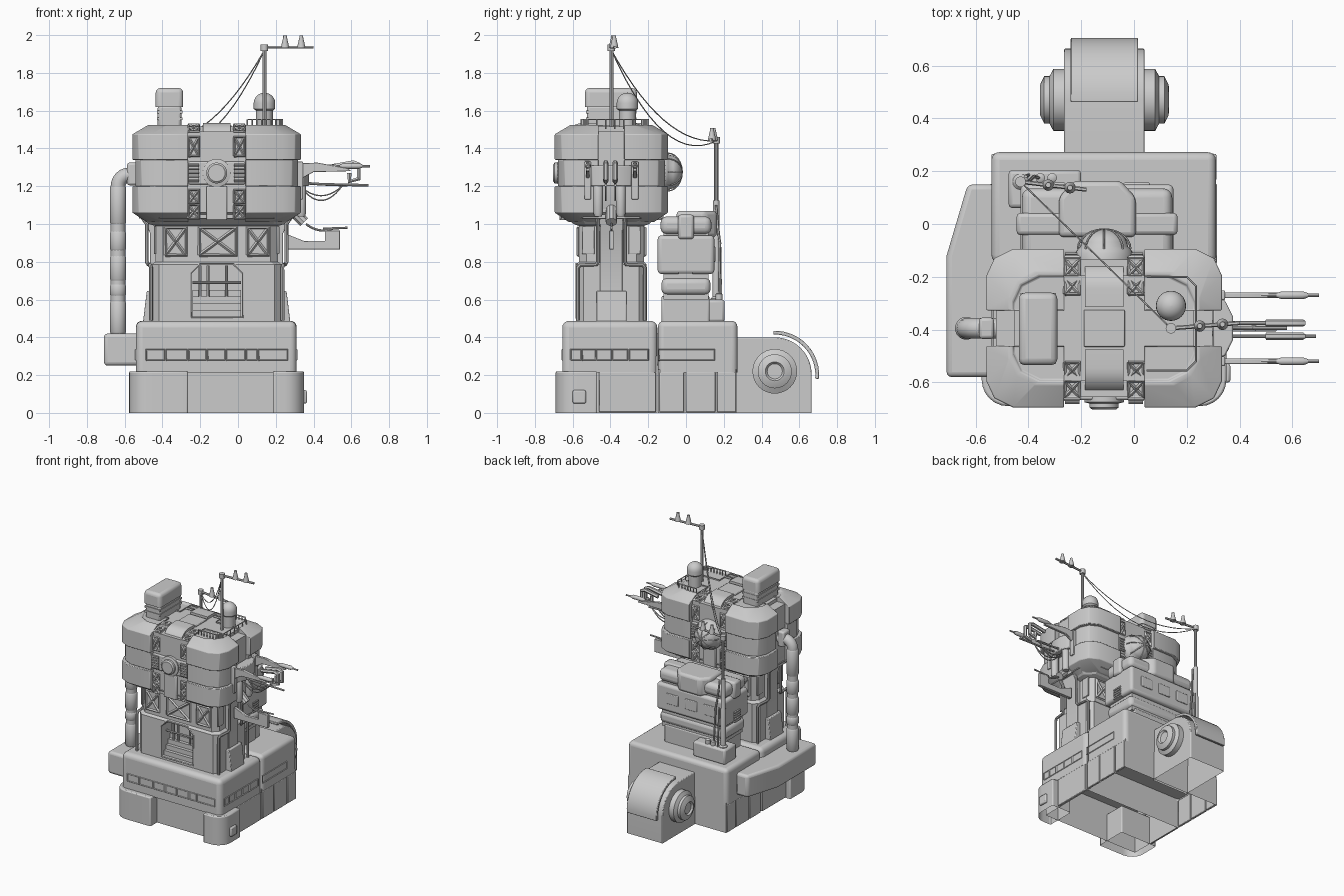
import bpy, bmesh
from math import pi, sin, cos, radians
from mathutils import Vector

if "Cube" in bpy.data.objects:
    bpy.data.objects.remove(bpy.data.objects["Cube"])

CX, CY = -0.113, -0.395      # tower axis


def finish(ob, bevel=0, seg=2, angle=35):
    bpy.context.view_layer.objects.active = ob
    bpy.ops.object.select_all(action='DESELECT')
    ob.select_set(True)
    if bevel:
        m = ob.modifiers.new('bevel', 'BEVEL')
        m.width, m.segments, m.limit_method = bevel, seg, 'ANGLE'
        m.angle_limit = radians(30)
    bpy.ops.object.shade_smooth_by_angle(angle=radians(angle))
    return ob


def loft(name, rings, bevel=0, seg=2, open_bottom=False):
    bm = bmesh.new()
    vs = [[bm.verts.new(p) for p in r] for r in rings]
    n = len(vs[0])
    for a, b in zip(vs, vs[1:]):
        for i in range(n):
            bm.faces.new((a[i], a[(i + 1) % n], b[(i + 1) % n], b[i]))
    bm.faces.new(vs[-1])
    bm.faces.new(vs[0][::-1])
    bmesh.ops.recalc_face_normals(bm, faces=bm.faces)
    if open_bottom:
        low = min(v.co.z for v in bm.verts) + 1e-4
        bmesh.ops.delete(bm, geom=[f for f in bm.faces if all(v.co.z < low for v in f.verts)], context='FACES_ONLY')
    me = bpy.data.meshes.new(name)
    bm.to_mesh(me)
    bm.free()
    ob = bpy.data.objects.new(name, me)
    bpy.context.collection.objects.link(ob)
    return finish(ob, bevel, seg)


def prism(name, pts, a, b, axis='z', **kw):
    f = {'z': lambda p, h: (p[0], p[1], h), 'x': lambda p, h: (h, p[0], p[1]), 'y': lambda p, h: (p[0], h, p[1])}[axis]
    return loft(name, [[f(p, h) for p in pts] for h in (a, b)], **kw)


def box(name, x0, x1, y0, y1, z0, z1, bevel=0, **kw):
    return prism(name, [(x0, y0), (x1, y0), (x1, y1), (x0, y1)], z0, z1, bevel=bevel, **kw)


def octo(hx, hy, c, z):
    p = [(hx, -hy + c), (hx, hy - c), (hx - c, hy), (c - hx, hy), (-hx, hy - c), (-hx, c - hy), (c - hx, -hy), (hx - c, -hy)]
    return [(CX + x, CY + y, z) for x, y in p]


def lathe(name, prof, org, axis='z', n=32):
    """prof: (radius, height) pairs turned about an axis"""
    f = {'z': lambda u, v, h: (u, v, h), 'x': lambda u, v, h: (h, u, v), 'y': lambda u, v, h: (u, h, v)}[axis]
    return loft(name, [[Vector(org) + Vector(f(max(r, .001) * cos(2 * pi * i / n), max(r, .001) * sin(2 * pi * i / n), h))
                        for i in range(n)] for r, h in prof])


def tubes(name, paths, r, res=2):
    cu = bpy.data.curves.new(name, 'CURVE')
    cu.dimensions, cu.bevel_depth, cu.bevel_resolution, cu.use_fill_caps = '3D', r, res, True
    for pts in paths:
        s = cu.splines.new('POLY')
        s.points.add(len(pts) - 1)
        for q, p in zip(s.points, pts):
            q.co = (*p, 1)
    ob = bpy.data.objects.new(name, cu)
    bpy.context.collection.objects.link(ob)
    bpy.context.view_layer.objects.active = ob
    bpy.ops.object.select_all(action='DESELECT')
    ob.select_set(True)
    bpy.ops.object.convert(target='MESH')
    return finish(bpy.context.object)


def sag(a, b, d, n=14):
    return [Vector(a).lerp(Vector(b), i / n) - Vector((0, 0, 4 * d * (i / n) * (1 - i / n))) for i in range(n + 1)]


def truss(name, o, u, v, r=.006):
    o, u, v = Vector(o), Vector(u), Vector(v)
    tubes(name, [[o, o + u, o + u + v, o + v, o], [o, o + u + v], [o + u, o + v]], r, 0)


# base: open shells
box('base_core', -.52, .295, -.61, -.15, 0, .3, open_bottom=True)
box('base_front', -.54, .31, -.655, -.152, .215, .487, .035, seg=4, open_bottom=True)
box('base_back', -.54, .31, -.148, .272, .215, .487, .03, seg=4, open_bottom=True)
box('base_back_skirt', -.53, .302, -.148, .268, 0, .23, open_bottom=True)
ROUND = [(1 - cos(t * pi / 12), 1 - sin(t * pi / 12)) for t in range(7)]
prism('foot_left', [(-.577, -.45)] + [(-.577 + .1 * u, -.69 + .1 * v) for u, v in ROUND] + [(-.265, -.69), (-.265, -.45)],
      0, .22, bevel=.008, open_bottom=True)
prism('foot_right', [(.35, -.47)] + [(.35 - .1 * u, -.69 + .1 * v) for u, v in ROUND] + [(.185, -.69), (.185, -.47)],
      0, .22, bevel=.008, open_bottom=True)
for y, w in ((-.46, .3), (-.14, .13), (.0, .155), (.165, .1)):
    for x in (.292, -.54):
        box('skirt_panel', x, x + .02, y, y + w, .005, .215, .004)
box('foot_lamp', .34, .365, -.6, -.53, .05, .12, .008)

# window strips on the base
xs = [-.49, -.385, -.265, -.165, -.065, .04, .105, .265]
tubes('front_window_frames', [[(a + .004, -.655, .28), (b - .004, -.655, .28), (b - .004, -.655, .335), (a + .004, -.655, .335), (a + .004, -.655, .28)]
                              for a, b in zip(xs, xs[1:])], .004, 0)
for a, b in ((-.61, -.555), (-.55, -.48), (-.475, -.395), (-.39, -.31), (-.3, -.2), (-.145, .15)):
    for x in (.31, -.54):
        tubes('side_window_frame', [[(x, a, .28), (x, b, .28), (x, b, .335), (x, a, .335), (x, a, .28)]], .004, 0)

# side tank and rear drum leg
prism('side_tank', [(-.5, .15), (-.63, .15), (-.71, -.12), (-.71, -.58), (-.5, -.58)], .25, .42, bevel=.02, seg=3)
arc = [(.47 + .195 * cos(t * pi / 20), .205 + .195 * sin(t * pi / 20)) for t in range(11)]
prism('rear_leg', [(.25, 0), (.665, 0)] + arc + [(.25, .4)], -.265, .04, axis='x', bevel=.006, open_bottom=True)


def fan(r, a0, a1, n=12):
    return [(.47 + r * cos(radians(a0 + (a1 - a0) * i / n)), .2 + r * sin(radians(a0 + (a1 - a0) * i / n))) for i in range(n + 1)]


prism('rear_fender', fan(.235, -5, 92) + fan(.215, 92, -5), -.24, .015, axis='x', bevel=.004)
for s in (1, -1):
    lathe('rear_hub', [(.118, 0), (.118, s * .04), (.09, s * .055), (.09, s * .075), (.06, s * .09), (.05, s * .092), (.04, s * .08)],
          (.04 if s > 0 else -.265, .47, .22), 'x')

# tower shaft, alcove cut into the front
shaft = loft('tower_shaft', [octo(.345, .187, .04, .47), octo(.345, .187, .04, .785), octo(.325, .172, .04, .8), octo(.325, .172, .04, .99),
                            octo(.36, .2, .06, 1.0), octo(.42, .27, .1, 1.06)])
cut = prism('alcove_cutter', [(-.245, .51), (.02, .51), (.02, .74), (-.03, .785), (-.195, .785), (-.245, .74)], -.7, -.46, axis='y')
cut.hide_render = True
m = shaft.modifiers.new('alcove', 'BOOLEAN')
m.object, m.operation, m.solver = cut, 'DIFFERENCE', 'EXACT'
bpy.context.view_layer.objects.active = shaft
bpy.ops.object.modifier_apply(modifier='alcove')
bpy.data.objects.remove(cut)
finish(shaft, angle=20)
tubes('alcove_frame', [[(-.25, -.58, .505), (.025, -.58, .505), (.025, -.58, .74), (-.025, -.58, .79), (-.2, -.58, .79), (-.25, -.58, .74), (-.25, -.58, .505)]], .006, 1)
for i in range(4):
    box('alcove_step', -.24, .015, -.56 + .025 * i, -.45, .51 + .035 * i, .545 + .035 * i)
tubes('alcove_pipes', [[(x, -.5, .5), (x, -.5, .78)] for x in (-.2, -.16, -.06)] + [[(-.24, -.53, .69), (.015, -.53, .69)]], .008)
for s in (1, -1):
    X = lambda d: CX + s * d
    # buttress, side column and corner pipes
    prism('side_buttress', [(X(.33), .48), (X(.39), .48), (X(.37), .645), (X(.33), .645)], CY - .08, CY + .08, axis='y', bevel=.005)
    loft('side_column', [[(X(x), CY + y, z) for x, y in ((.3, -h), (d, -h), (d, h), (.3, h))]
                         for z, h, d in ((.64, .06, .352), (.95, .06, .352), (1.08, .065, .41), (1.3, .065, .41))], .005)
    for t in (1, -1):
        Y = lambda d: CY + t * d
        tubes('corner_pipe', [[(X(.41), Y(.075), 1.06), (X(.37), Y(.072), 1.0), (X(.37), Y(.072), .8), (X(.362), Y(.08), .785), (X(.352), Y(.165), .783),
                               (X(.348), Y(.178), .77), (X(.348), Y(.178), .49)]], .01)
        box('tower_side_panel', *sorted((X(.32), X(.332))), *sorted((Y(.09), Y(.155))), .84, .99, .004)
for yy in (CY - .176, CY + .176):
    for x, w in ((-.385, .11), (-.205, .195), (.05, .11)):
        truss('tower_truss', (x, yy, .835), (w, 0, 0), (0, 0, .145), .009)

# head: core, four corner blocks per tier, sloped roof
loft('head_core', [octo(.41, .26, .11, 1.03), octo(.41, .26, .11, 1.49)])
for name, z0, z1, hx, hy in (('lower', 1.06, 1.2, .446, .3), ('middle', 1.2, 1.34, .43, .283), ('upper', 1.34, 1.475, .446, .3)):
    for sx in (1, -1):
        for sy in (1, -1):
            gx, gy, c = .152, .068, .1
            q = [(gx, gy), (hx, gy), (hx, hy - c), (hx - .03, hy - .035), (hx - c, hy), (gx, hy)]
            P = lambda k, z: [(CX + sx * max(gx, x - k), CY + sy * max(gy, y - k), z) for x, y in q]
            rings = [P(0, z0), P(0, z1)]
            if name == 'lower':
                rings = [P(.075, 1.01), P(.0, z0)] + rings[1:]
            if name == 'upper':
                rings += [P(.085, 1.525), P(.1, 1.525), P(.105, 1.515)]
            loft('head_block_' + name, rings, .004)
loft('roof_deck', [octo(.34, .2, .05, 1.48), octo(.34, .2, .05, 1.515)])
box('roof_hatch', -.19, -.035, -.465, -.325, 1.5, 1.525, .004)
for s in (1, -1):
    Y = lambda d: CY + s * d
    # curved centre covers, nose panels and lattice strips, front and back
    a = [(Y(.15 + .1 * sin(t * pi / 16)), 1.435 + .1 * cos(t * pi / 16)) for t in range(9)]
    prism('centre_cover', [(Y(.08), 1.34), (Y(.08), 1.535)] + a + [(Y(.25), 1.34), ], -.186, -.04, axis='x')
    box('centre_band', -.265, .04, *sorted((Y(.2), Y(.272))), 1.21, 1.33, .008)
    box('centre_lower_panel', -.168, -.058, *sorted((Y(.2), Y(.275))), 1.02, 1.2, .006)
    for x in (-.262, -.02):
        for z, h in ((1.03, .07), (1.11, .07), (1.36, .1)):
            truss('head_truss', (x, Y(.268), z), (.055, 0, 0), (0, 0, h), .007)
        for d in (.13, .2):
            truss('roof_truss', (x, Y(d), 1.525 if d < .2 else 1.51), (.055, 0, 0), (0, s * .06, -.02), .007)
        box('vent_block', x, x + .055, *sorted((Y(.2), Y(.28))), 1.22, 1.32)
        tubes('vent_slats', [[(x, Y(.282), 1.23 + .02 * i), (x + .055, Y(.282), 1.23 + .02 * i)] for i in range(5)], .005, 0)
lathe('front_nose', [(.075, -.25), (.075, -.28), (.055, -.285), (.055, -.3), (.045, -.308), (0, -.308)], (CX, CY, 1.27), 'y')
lathe('rear_dish', [(.11, .25), (.11, .285), (.1, .3)] + [(.09 * cos(t * pi / 12), .31 + .065 * sin(t * pi / 12)) for t in range(7)], (CX, CY, 1.275), 'y')
tubes('dish_cage', [[(CX + .1 * cos(a) * cos(e * pi / 12), CY + .3 + .075 * sin(e * pi / 12), 1.275 + .1 * sin(a) * cos(e * pi / 12)) for e in range(7)]
                    for a in [i * pi / 4 for i in range(8)]], .004, 1)

# exhaust pipe on the left
bend = [(-.635 + .06 * (1 - cos(t * pi / 12)), CY, 1.2 + .06 * sin(t * pi / 12)) for t in range(7)]
tubes('left_pipe', [[(-.635, CY, .4)] + bend + [(-.5, CY, 1.26)]], .039, 5)
for z, h in ((.42, .17), (.62, .06), (.7, .13), (.86, .1), (1.0, .2)):
    lathe('pipe_collar', [(.038, 0), (.043, .008), (.043, h - .008), (.038, h)], (-.635, CY, z))
box('pipe_socket', -.587, -.53, CY - .04, CY + .04, 1.205, 1.325, .012)

# roof equipment
box('roof_cabinet', -.436, -.29, -.535, -.26, 1.62, 1.72, .025, seg=3, open_bottom=True)
box('roof_cabinet_base', -.425, -.3, -.525, -.265, 1.5, 1.63, .015)
for z in (1.55, 1.585):
    box('roof_cabinet_rib', -.43, -.295, -.53, -.262, z, z + .015)
lathe('roof_dome', [(.045, 0), (.045, .09), (.057, .1), (.057, .13)] + [(.057 * cos(t * pi / 12), .13 + .055 * sin(t * pi / 12)) for t in range(1, 7)], (.14, -.31, 1.51))
rail = [(.05, -.2, 0), (.2, -.2, 0), (.235, -.235, 0), (.235, -.52, 0), (.2, -.555, 0), (.05, -.555, 0)]
rail = [Vector(p) + Vector((0, 0, 1.553)) for p in rail]
posts = [a.lerp(b, i / 6) for a, b in zip(rail, rail[1:]) for i in range(7)]
tubes('roof_rail', [rail] + [[p, p - Vector((0, 0, .05))] for p in posts], .004, 1)


# antenna masts with insulator arms
def mast(x, y, z0, z1, ax, ay, thick):
    tubes('mast', [[(x, y, z0), (x, y, z1)]], thick)
    lathe('mast_head', [(.02, 0), (.02, .035)], (x, y, z1 - .03), n=16)
    tubes('mast_arm', [[(x, y, z1 - .01), (x + ax, y + ay, z1 - .01)]], .008, 1)
    for t in (.42, .75):
        lathe('insulator', [(.022, 0), (.018, .02), (.01, .055), (.01, .065)], (x + ax * t, y + ay * t, z1 - .012), n=12)


mast(.14, CY, 1.5, 1.945, .26, .02, .011)
mast(-.43, .16, .48, 1.455, .25, -.03, .011)
lathe('mast_sleeve', [(.03, 0), (.03, .12), (.02, .13), (.02, .4), (.017, .41), (.017, .64)], (-.43, .16, .485), n=16)
box('mast_box', -.475, -.2, .06, .205, .48, .6, .015)
for x in (-.355, -.31):
    lathe('mast_cap', [(.018, 0), (.018, .04), (.01, .045)], (x, .175, .59), n=16)
tubes('aerial_wires', [sag((.14, CY, 1.92), (-.43, .16, 1.44), d) for d in (.13, .19)], .003, 1)
tubes('mast_cables', [sag((-.4, .16, 1.1), (-.38, .18, .9), .02) + [(-.36, .175, .6)], [(-.41, .18, .9), (-.4, .185, .58)]], .007, 1)

# rear annex
box('annex_foot', -.38, .1, -.13, .125, .46, .62, .01)
box('annex_collar', -.42, .14, -.13, .13, .625, .715, .03, seg=3)
box('annex_body', -.43, .15, -.15, .15, .735, .94, .02, seg=3)
box('annex_recess', -.4, .12, -.12, .12, .6, 1.0)
box('annex_cushion', -.425, .145, -.135, .135, .945, 1.04, .035, seg=4)
box('annex_roll', -.445, .165, -.042, .042, .92, 1.05, .015)
for x in (-.44, .09):
    for i in range(5):
        box('annex_vent', x, x + .066, -.04, .035, .735 + i * .018, .745 + i * .018)
prism('annex_saddle', [(-.285, -.05), (.007, -.05), (.007, .1), (-.05, .163), (-.23, .163), (-.285, .1)], .93, 1.07, bevel=.02, seg=3)
for x in (-.36, -.2, -.04):
    box('annex_window', x, x + .1, .14, .157, .8, .88, .005)
box('annex_door', .09, .106, -.06, .06, .48, .59)

# arms, probes and cables on the right side
prism('side_plate', [(.3, -.51), (.345, -.5), (.375, -.44), (.375, -.35), (.345, -.29), (.3, -.28)], 1.2, 1.31, bevel=.006)
for y in (-.27, -.52):
    prism('upper_arm', [(.3, 1.32), (.42, 1.325), (.58, 1.295), (.6, 1.28), (.4, 1.275), (.3, 1.22)], y - .01, y + .01, axis='y', bevel=.003)
    tubes('probe', [[(.36, y, 1.31), (.7, y, 1.305)]], .006)
    lathe('probe_sleeve', [(.008, 0), (.015, .02), (.015, .1), (.008, .12)], (.54, y, 1.307), 'x', 12)
    box('arm_clamp', .31, .345, y - .018, y + .018, 1.13, 1.33, .005)
for y, x1 in ((-.375, .58), (-.425, .69)):
    tubes('needle', [[(.3, y, 1.22), (.45, y, 1.21), (x1, y, 1.205)]], .007)
    tubes('arm_hook', [[(.5, y, 1.305), (.61, y, 1.325), (.64, y, 1.315), (.64, y, 1.24), (.59, y, 1.225), (.59, y, 1.27)]], .014, 1)
    tubes('arm_cable', [sag((.33, y, 1.2), (.55, y, 1.2), d) for d in (.05, .075)], .004, 1)
    lathe('side_canister', [(.02, 0), (.026, .02), (.026, .16), (.015, .19)], (.335, y - .04 if y < -.4 else y + .03, 1.04), n=14)
prism('lower_arm', [(.25, .95), (.35, .91), (.46, .91), (.46, .965), (.54, .965), (.54, .865), (.25, .865)], CY - .012, CY + .012, axis='y', bevel=.003)
tubes('lower_probe', [[(.45, CY, .975), (.58, CY, .98)], sag((.36, CY, 1.0), (.5, CY, .975), .02)], .006)
tubes('lower_lamp', [[(.28, CY, 1.08), (.35, CY, 1.01)]], .03, 3)
